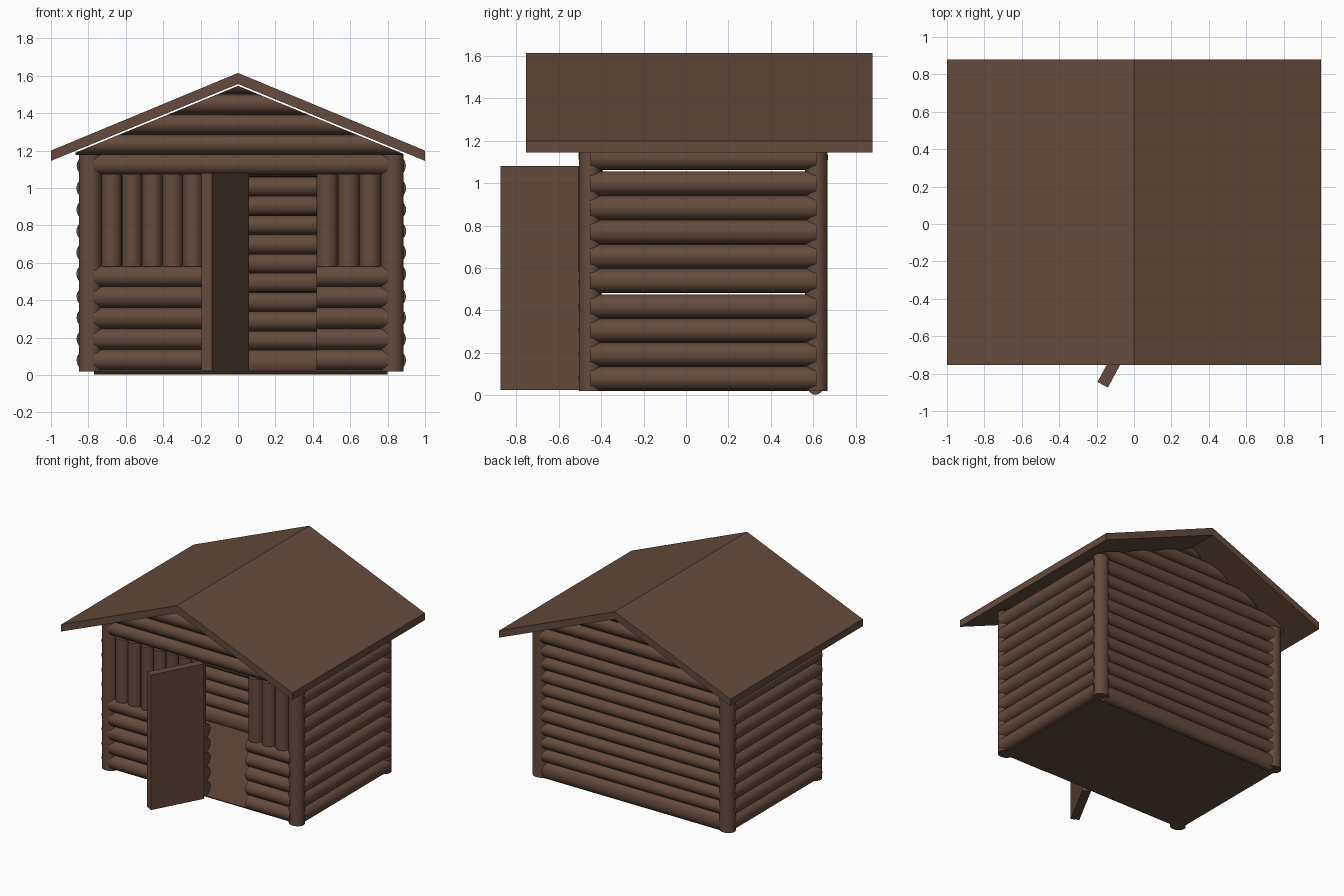
import bpy, bmesh, math
from mathutils import Vector, Matrix

if "Cube" in bpy.data.objects:
    bpy.data.objects.remove(bpy.data.objects["Cube"])

wood = bpy.data.materials.new("brown wood")
wood.diffuse_color = (0.127, 0.070, 0.046, 1)
wood.use_nodes = True
wood.node_tree.nodes["Principled BSDF"].inputs["Base Color"].default_value = wood.diffuse_color
CX = 0.0175                      # wall centre in x
FRONT, BACK = -0.452, 0.615      # wall centre lines in y


def finish(name, bm, smooth=True):
    bmesh.ops.recalc_face_normals(bm, faces=bm.faces)
    me = bpy.data.meshes.new(name)
    bm.to_mesh(me)
    bm.free()
    me.materials.append(wood)
    if smooth:
        me.shade_smooth()
        me.set_sharp_from_angle(angle=math.radians(40))
    ob = bpy.data.objects.new(name, me)
    bpy.context.collection.objects.link(ob)
    return ob


def log(bm, a, b, r, squash=1.0):
    """Round log from a to b; squash scales its width in y."""
    a, b = Vector(a), Vector(b)
    d = b - a
    rot = d.to_track_quat('Z', 'Y').to_matrix().to_4x4()
    mat = (Matrix.Translation((a + b) / 2) @ Matrix.Diagonal((1, squash, 1, 1)) @ rot
           if squash != 1 else Matrix.Translation((a + b) / 2) @ rot)
    bmesh.ops.create_cone(bm, cap_ends=True, segments=24, radius1=r, radius2=r,
                          depth=d.length, matrix=mat)


def stack(bm, x0, x1, y, z0, z1, n):
    """n logs along x, filling z0 to z1."""
    p = (z1 - z0) / n
    for i in range(n):
        z = z0 + p * (i + 0.5)
        log(bm, (x0, y, z), (x1, y, z), p / 2)


def upright(bm, x0, x1, y, z0, z1, n):
    """n vertical logs, filling x0 to x1."""
    p = (x1 - x0) / n
    for i in range(n):
        x = x0 + p * (i + 0.5)
        log(bm, (x, y, z0), (x, y, z1), p / 2)


def box(name, lo, hi):
    bm = bmesh.new()
    bmesh.ops.create_cube(bm, size=1)
    lo, hi = Vector(lo), Vector(hi)
    for v in bm.verts:
        v.co = Vector(c * s for c, s in zip(v.co, hi - lo)) + (lo + hi) / 2
    return finish(name, bm, False)


# Roof: chevron profile extruded along y
prof = [(-1, 1.145), (-1, 1.2), (0, 1.615), (1, 1.2), (1, 1.145), (0, 1.556)]
bm = bmesh.new()
rings = [[bm.verts.new((x, y, z)) for x, z in prof] for y in (-0.755, 0.88)]
for i in range(6):
    j = (i + 1) % 6
    bm.faces.new((rings[0][i], rings[0][j], rings[1][j], rings[1][i]))
for r in rings:
    bm.faces.new((r[0], r[1], r[2], r[5]))
    bm.faces.new((r[5], r[2], r[3], r[4]))
finish("roof", bm, False)

# Corner posts
for yn, y in (("front", FRONT), ("back", BACK)):
    for xn, s in (("left", -1), ("right", 1)):
        bm = bmesh.new()
        x = CX + s * 0.808
        log(bm, (x, y, 0.02), (x, y, 1.18), 0.06, 0.88)
        finish(f"{yn}_{xn}_post", bm)

# Side walls, with two thin gaps between logs
for xn, s in (("left", -1), ("right", 1)):
    bm = bmesh.new()
    x = CX + s * 0.824
    for z0, z1, n in ((0.023, 0.476, 4), (0.483, 1.056, 5), (1.063, 1.175, 1)):
        p = (z1 - z0) / n
        for i in range(n):
            z = z0 + p * (i + 0.5)
            log(bm, (x, FRONT, z), (x, BACK, z), p / 2)
    finish(f"{xn}_side_wall", bm)

# Back wall: flattened bottom log, then a regular stack
bm = bmesh.new()
log(bm, (-0.77, 0.61, 0.068), (0.8, 0.61, 0.068), 0.066, 0.7)
stack(bm, -0.77, 0.8, 0.61, 0.134, 1.06, 9)
stack(bm, -0.77, 0.8, 0.61, 1.06, 1.18, 1)
finish("back_wall", bm)

# Front wall: horizontal logs below, vertical logs above, beam over the door
bm = bmesh.new()
stack(bm, -0.77, 0.04, FRONT, 0.025, 0.585, 5)
upright(bm, -0.73, 0.03, FRONT, 0.58, 1.075, 7)
finish("front_wall_left", bm)
bm = bmesh.new()
stack(bm, 0.42, 0.80, FRONT, 0.025, 0.585, 5)
upright(bm, 0.42, 0.765, FRONT, 0.58, 1.075, 3)
finish("front_wall_right", bm)
bm = bmesh.new()
stack(bm, -0.77, 0.80, FRONT, 1.07, 1.182, 1)
finish("front_beam", bm)

# Gables: stacked logs trimmed to the roof slope
for name, y in (("front_gable", FRONT), ("back_gable", BACK - 0.005)):
    bm = bmesh.new()
    stack(bm, -0.87, 0.885, y, 1.177, 1.61, 4)
    for s in (-1, 1):
        geom = bm.verts[:] + bm.edges[:] + bm.faces[:]
        cut = bmesh.ops.bisect_plane(bm, geom=geom, plane_co=(0, 0, 1.546),
                                     plane_no=(s * 0.411, 0, 1), clear_outer=True)
        edges = [e for e in cut["geom_cut"] if isinstance(e, bmesh.types.BMEdge)]
        bmesh.ops.holes_fill(bm, edges=edges)
    finish(name, bm)

# Floor
box("floor", (-0.80, -0.46, 0.02), (0.835, 0.60, 0.028))

# Door, swung open on its hinge edge
door = box("door", (-0.42, 0, 0.025), (0, 0.063, 1.08))
door.data.transform(Matrix.Translation((0.06, -0.505, 0)) @
                    Matrix.Rotation(math.atan2(0.37, 0.20), 4, 'Z'))
